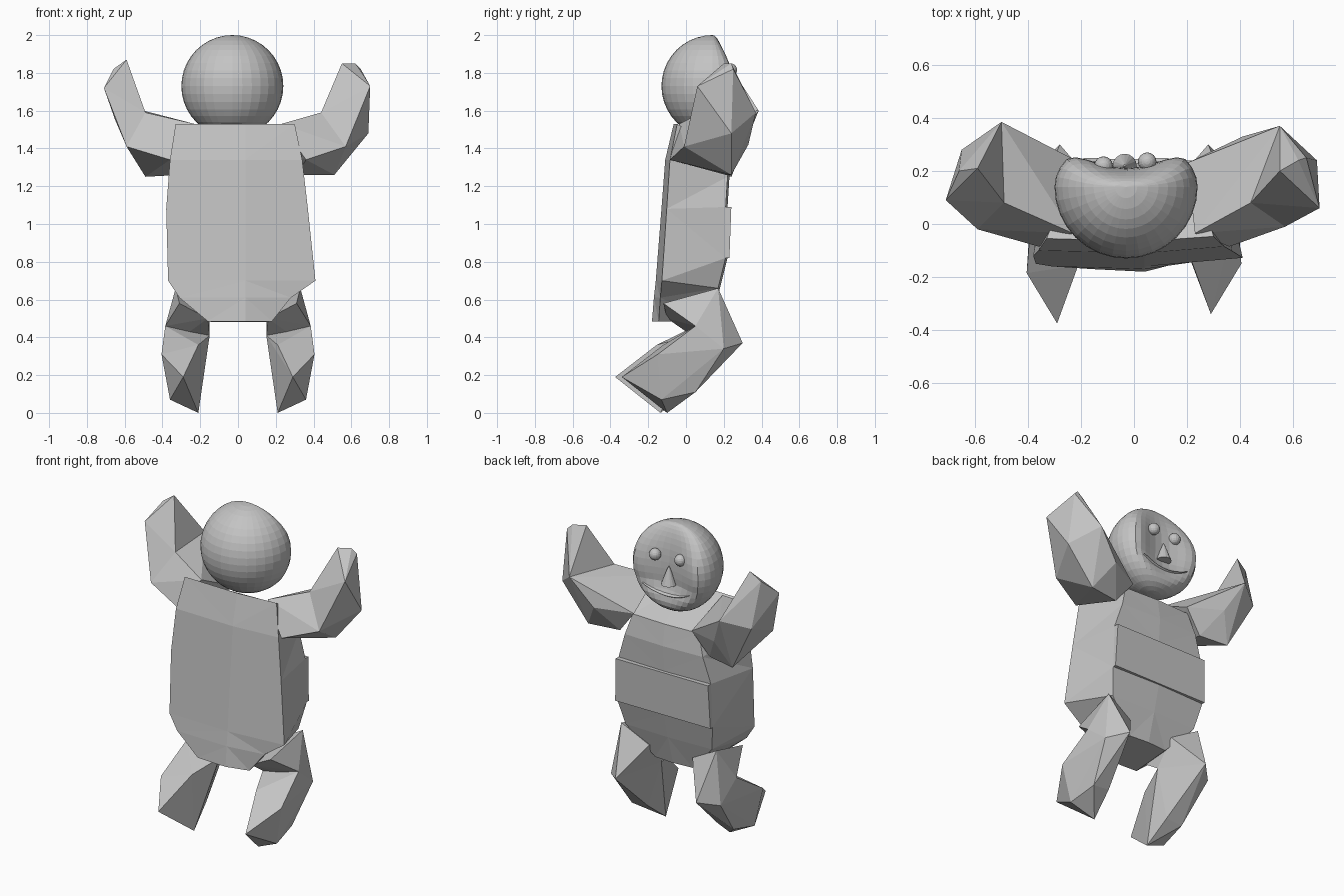
import bpy
import bmesh
from mathutils import Matrix, Vector

default_cube = bpy.data.objects.get("Cube")
if default_cube:
    bpy.data.objects.remove(default_cube, do_unlink=True)

GREY = (0.55, 0.55, 0.55, 1.0)
clay = bpy.data.materials.new("plain grey")
clay.use_nodes = True
clay.diffuse_color = GREY
clay.node_tree.nodes["Principled BSDF"].inputs["Base Color"].default_value = GREY


def finish(name, bm):
    """Turn a bmesh into a flat shaded grey object."""
    bmesh.ops.recalc_face_normals(bm, faces=bm.faces)
    mesh = bpy.data.meshes.new(name)
    bm.to_mesh(mesh)
    bm.free()
    mesh.materials.append(clay)
    obj = bpy.data.objects.new(name, mesh)
    bpy.context.scene.collection.objects.link(obj)
    return obj


def hull(name, points, side=1):
    """Faceted block wrapped around a few corner points."""
    bm = bmesh.new()
    for x, y, z in points:
        bm.verts.new((side * x, y, z))
    result = bmesh.ops.convex_hull(bm, input=bm.verts)
    loose = [v for v in result["geom_interior"] if isinstance(v, bmesh.types.BMVert)]
    bmesh.ops.delete(bm, geom=loose, context="VERTS")
    return finish(name, bm)


# Torso: stacked rings, each with a front edge and a back edge
# (front left x, front right x, front y, front z, back half width, back y, back z)
torso_rings = [
    (-0.33, 0.30, -0.055, 1.53, 0.23, 0.20, 1.38),
    (-0.36, 0.34, -0.10, 1.34, 0.27, 0.22, 1.25),
    (-0.38, 0.37, -0.12, 1.08, 0.32, 0.21, 1.09),
    (-0.37, 0.41, -0.15, 0.70, 0.33, 0.21, 0.82),
    (-0.31, 0.28, -0.16, 0.61, 0.30, 0.17, 0.66),
    (-0.16, 0.18, -0.17, 0.485, 0.13, 0.12, 0.48),
]
bm = bmesh.new()
rings = []
for left, right, front_y, front_z, half, back_y, back_z in torso_rings:
    corners = [
        (left, front_y, front_z),
        (0.04, front_y - 0.01, front_z),
        (right, front_y * 0.85, front_z),
        (half, back_y, back_z),
        (0, back_y + 0.01, back_z),
        (-half, back_y, back_z),
    ]
    rings.append([bm.verts.new(c) for c in corners])
for upper, lower in zip(rings, rings[1:]):
    for i in range(len(upper)):
        j = (i + 1) % len(upper)
        bm.faces.new((upper[i], upper[j], lower[j], lower[i]))
bm.faces.new(rings[0])
bm.faces.new(rings[-1])
bmesh.ops.triangulate(bm, faces=bm.faces)
finish("torso", bm)

# Raised band across the back of the torso
hull("waist_band", [(s * x, y, z) for s in (-1, 1) for x, y, z in
                    ((0.32, 0.17, 1.09), (0.32, 0.24, 1.09),
                     (0.33, 0.17, 0.82), (0.33, 0.23, 0.82))])

# Arms: the last elbow corner belongs to the upper arm only
shoulder = [(0.23, -0.035, 1.53), (0.36, -0.085, 1.34), (0.31, 0.21, 1.26), (0.20, 0.23, 1.40)]
left_elbow = [(0.44, 0.08, 1.59), (0.57, -0.01, 1.41), (0.51, 0.24, 1.26),
              (0.55, 0.37, 1.59), (0.41, 0.33, 1.42)]
left_hand = [(0.69, 0.24, 1.48), (0.70, 0.06, 1.73), (0.65, 0.25, 1.82),
             (0.62, 0.24, 1.85), (0.55, 0.20, 1.85)]
right_elbow = [(0.49, 0.08, 1.59), (0.59, -0.02, 1.41), (0.49, 0.24, 1.25),
               (0.50, 0.385, 1.60), (0.41, 0.31, 1.42)]
right_hand = [(0.65, 0.28, 1.55), (0.71, 0.09, 1.72), (0.66, 0.20, 1.82), (0.59, 0.21, 1.87)]
for label, side, elbow, hand in (("left", 1, left_elbow, left_hand),
                                 ("right", -1, right_elbow, right_hand)):
    hull(label + "_upper_arm", shoulder + elbow, side)
    hull(label + "_forearm", elbow[:-1] + hand, side)

# Legs: the right foot steps slightly further forward
hip = [(0.33, 0.17, 0.66), (0.15, 0.15, 0.56), (0.16, -0.10, 0.50), (0.31, -0.12, 0.58)]
knee = [(0.28, 0.30, 0.37), (0.385, 0.05, 0.46), (0.15, 0.03, 0.41), (0.38, 0.20, 0.34)]
foot = [(0.405, -0.15, 0.31), (0.21, -0.12, 0.36), (0.29, -0.34, 0.19),
        (0.36, -0.13, 0.07), (0.21, -0.10, 0.0), (0.34, 0.05, 0.11), (0.23, 0.05, 0.12)]
for label, side, step in (("left", 1, 0.0), ("right", -1, 0.035)):
    hull(label + "_thigh", hip + knee, side)
    hull(label + "_lower_leg", knee + [(x, y - step, z) for x, y, z in foot], side)

# Head: a sphere whose rear half is pressed smoothly into a dished face
RADIUS = 0.27
CENTRE = Vector((-0.03, 0.14, 1.73))


def face_depth(dx, dz):
    """Depth of the dished face, fuller at the cheeks and the chin."""
    round_depth = max(RADIUS ** 2 - dx ** 2 - dz ** 2, 0) ** 0.5
    fullness = 0.26 + 0.65 * (dx / RADIUS) ** 2 + max(0, -dz - 0.10) * 3
    return round_depth * min(fullness, 0.7)


bm = bmesh.new()
bmesh.ops.create_uvsphere(bm, u_segments=32, v_segments=20, radius=RADIUS)
for v in bm.verts:
    if v.co.y > 0:
        v.co.y = face_depth(v.co.x, v.co.z)
    v.co += CENTRE
finish("head", bm)

# Eyes
for label, x, y in (("left", 0.05, 0.235), ("right", -0.115, 0.22)):
    bm = bmesh.new()
    bmesh.ops.create_uvsphere(bm, u_segments=16, v_segments=10, radius=0.035,
                              matrix=Matrix.Translation((x, y, 1.815)))
    finish(label + "_eye", bm)

# Nose: upright cone
bm = bmesh.new()
bmesh.ops.create_cone(bm, cap_ends=True, segments=16, radius1=0.045, radius2=0.004,
                      depth=0.11, matrix=Matrix.Translation((-0.035, 0.22, 1.70)))
finish("nose", bm)

# Mouth: a thin lip bent along the face
bm = bmesh.new()
STEPS = 12
lip = []
for i in range(STEPS + 1):
    t = 2 * i / STEPS - 1
    dx, dz = 0.16 * t, -0.15 + 0.04 * t * t
    base = CENTRE + Vector((dx, face_depth(dx, dz), dz))
    thick = 0.014 * (1 - t * t) + 0.003
    lip.append([bm.verts.new(base + Vector(offset)) for offset in
                ((0, -0.02, thick), (0, 0.012, 0), (0, -0.01, -thick))])
for a, b in zip(lip, lip[1:]):
    for i in range(3):
        j = (i + 1) % 3
        bm.faces.new((a[i], a[j], b[j], b[i]))
bm.faces.new(lip[0])
bm.faces.new(lip[-1])
finish("mouth", bm)
